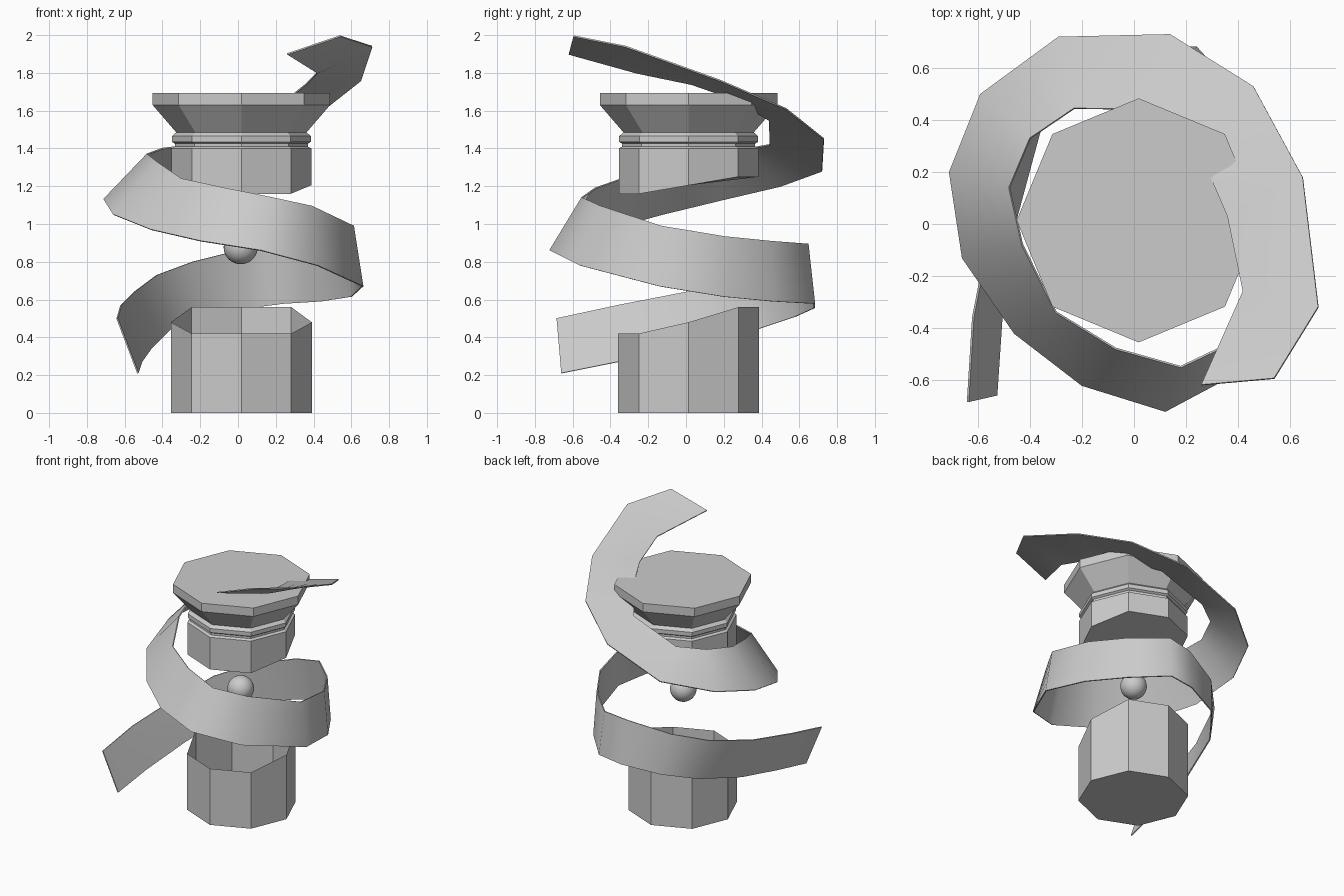
import bpy, math
from mathutils import Vector

if "Cube" in bpy.data.objects:
    bpy.data.objects.remove(bpy.data.objects["Cube"])

CX, CY = 0.018, 0.014


def make(name, verts, faces):
    me = bpy.data.meshes.new(name)
    me.from_pydata(verts, [], faces)
    me.update()
    ob = bpy.data.objects.new(name, me)
    bpy.context.collection.objects.link(ob)
    return ob


def ring(r, z):
    """Octagon ring; z is a number or a function of the corner's sine."""
    out = []
    for i in range(8):
        a = i * math.pi / 4
        s = math.sin(a)
        out.append((CX + r * math.cos(a), CY + r * s, z(s) if callable(z) else z))
    return out


def octagon_stack(name, profile, bottom=True, top=True):
    verts, faces = [], []
    for r, z in profile:
        verts += ring(r, z)
    for k in range(len(profile) - 1):
        for i in range(8):
            j = (i + 1) % 8
            faces.append((k*8 + i, k*8 + j, k*8 + 8 + j, k*8 + 8 + i))
    if bottom:
        faces.append(tuple(range(7, -1, -1)))
    if top:
        n = (len(profile) - 1) * 8
        faces.append(tuple(range(n, n + 8)))
    return make(name, verts, faces)


def broken(low, mid, high):
    return lambda s: low if s < -0.5 else high if s > 0.5 else mid


# Broken lower column, open at its slanted top
octagon_stack("lower_column", [(0.373, 0), (0.373, broken(0.42, 0.48, 0.56))], top=False)

# Floating upper column with moulding and flared capital
octagon_stack("upper_column", [
    (0.37, broken(1.16, 1.205, 1.25)), (0.37, 1.40), (0.352, 1.41), (0.352, 1.425),
    (0.368, 1.435), (0.368, 1.465), (0.345, 1.485), (0.47, 1.63), (0.47, 1.693)])

# Small orb in the gap
bpy.ops.mesh.primitive_uv_sphere_add(segments=32, ring_count=16, radius=0.09,
                                     location=(0.014, 0.012, 0.877))
orb = bpy.context.object
orb.name = "orb"
bpy.ops.object.shade_smooth()

# Spiral ribbon: upper/inner edge xyz, then lower/outer edge xyz
sections = [
    (-.64, -.685, .50, -.53, -.66, .21),
    (-.62, -.36, .57, -.51, -.36, .27),
    (-.55, 0, .64, -.46, 0, .34),
    (-.43, .33, .73, -.36, .37, .44),
    (-.24, .52, .80, -.20, .58, .51),
    (.04, .63, .87, .06, .68, .555),
    (.22, .645, .895, .24, .68, .578),
    (.42, .45, .91, .44, .46, .59),
    (.57, .2, .935, .60, .2, .615),
    (.61, -.13, .99, .66, -.14, .67),
    (.39, -.45, 1.095, .42, -.56, .78),
    (.18, -.55, 1.14, .12, -.72, .86),
    (-.07, -.48, 1.19, -.2, -.62, .91),
    (-.30, -.34, 1.24, -.46, -.42, .97),
    (-.43, -.08, 1.33, -.66, -.13, 1.05),
    (-.48, .14, 1.37, -.71, .2, 1.13),
    (-.40, .33, 1.40, -.59, .5, 1.20),
    (-.23, .445, 1.42, -.29, .72, 1.28),
    (.12, .44, 1.55, .14, .73, 1.45),
    (.26, .26, 1.66, .46, .53, 1.61),
    (.36, .03, 1.74, .65, .18, 1.76),
    (.42, -.26, 1.80, .71, -.32, 1.94),
    (.26, -.62, 1.90, .54, -.595, 1.995),
]
ROWS = 5
verts, faces = [], []
for s in sections:
    a, b = Vector(s[:3]), Vector(s[3:])
    verts += [a.lerp(b, t / (ROWS - 1)) for t in range(ROWS)]
for k in range(len(sections) - 1):
    for t in range(ROWS - 1):
        v = k * ROWS + t
        faces.append((v, v + 1, v + ROWS + 1, v + ROWS))
ribbon = make("spiral_ribbon", verts, faces)
for p in ribbon.data.polygons:
    p.use_smooth = True
sol = ribbon.modifiers.new("thickness", 'SOLIDIFY')
sol.thickness = 0.008
sol.offset = 0
bpy.ops.object.select_all(action='DESELECT')
ribbon.select_set(True)
bpy.context.view_layer.objects.active = ribbon
bpy.ops.object.modifier_apply(modifier="thickness")
bpy.ops.object.shade_smooth_by_angle(angle=math.radians(50))
